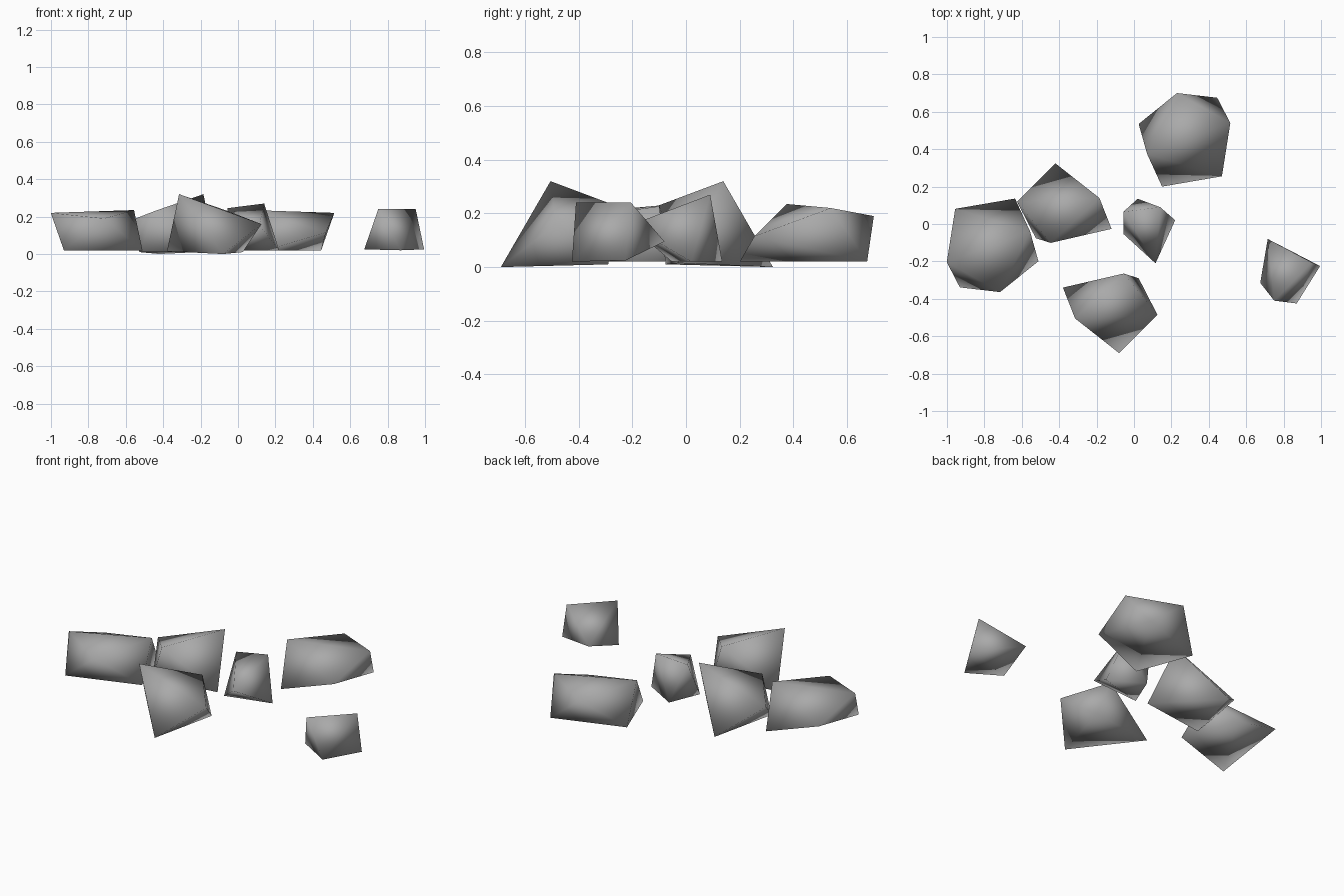
import bpy
import bmesh
from mathutils import Matrix, Vector

# Remove the default cube
default_cube = bpy.data.objects.get("Cube")
if default_cube:
    bpy.data.objects.remove(default_cube, do_unlink=True)

# One plain stone material
stone = bpy.data.materials.new("stone_grey")
stone.use_nodes = True
stone_colour = (0.4, 0.4, 0.4, 1.0)
stone.diffuse_color = stone_colour
shader = stone.node_tree.nodes["Principled BSDF"]
shader.inputs["Base Color"].default_value = stone_colour
shader.inputs["Roughness"].default_value = 0.9


def build_rock_mesh(name, corners):
    """Wrap a few corner points in a convex, smooth-shaded hull."""
    bm = bmesh.new()
    for corner in corners:
        bm.verts.new(corner)
    bmesh.ops.convex_hull(bm, input=bm.verts[:])
    bmesh.ops.recalc_face_normals(bm, faces=bm.faces[:])
    for face in bm.faces:
        face.smooth = True
    mesh = bpy.data.meshes.new(name)
    bm.to_mesh(mesh)
    bm.free()
    mesh.materials.append(stone)
    return mesh


def place_rock(name, mesh, half_turn_about=None):
    """Add a rock, optionally turned half way round a vertical axis."""
    rock = bpy.data.objects.new(name, mesh)
    bpy.context.collection.objects.link(rock)
    if half_turn_about:
        pivot = Vector((*half_turn_about, 0))
        turn = Matrix.Diagonal((-1, -1, 1, 1))
        rock.matrix_world = Matrix.Translation(pivot * 2) @ turn
    return rock


# Broad flat boulders: one at the back and its turned copy on the right
broad_mesh = build_rock_mesh("broad_boulder", [
    (.515, .54, .22), (.23, .70, .19), (.07, .375, .235), (.47, .255, .115),
    (.445, .675, .02), (.15, .20, .02), (.025, .535, .02),
])
place_rock("back_broad_boulder", broad_mesh)
place_rock("right_broad_boulder", broad_mesh, half_turn_about=(-.243, .168))

# Peaked boulders: one at the front and its turned copy in the middle
peaked_mesh = build_rock_mesh("peaked_boulder", [
    (-.315, -.505, .32), (.125, -.485, .16), (-.055, -.265, .23),
    (-.08, -.69, 0), (.025, -.29, .01), (-.38, -.34, .015),
])
place_rock("front_peaked_boulder", peaked_mesh)
place_rock("middle_peaked_boulder", peaked_mesh, half_turn_about=(-.25, -.183))

# Small stones: one in the centre and one off to the left
centre_mesh = build_rock_mesh("centre_stone", [
    (-.057, .065, .245), (.14, .09, .27), (.115, -.21, .155),
    (-.057, -.053, .02), (.02, .135, .02), (.22, .02, .02),
])
place_rock("centre_small_stone", centre_mesh)

left_mesh = build_rock_mesh("left_stone", [
    (.75, -.41, .24), (.95, -.205, .24), (.715, -.08, .095),
    (.675, -.315, .025), (.87, -.425, .02), (.995, -.225, .025),
])
place_rock("left_small_stone", left_mesh)
